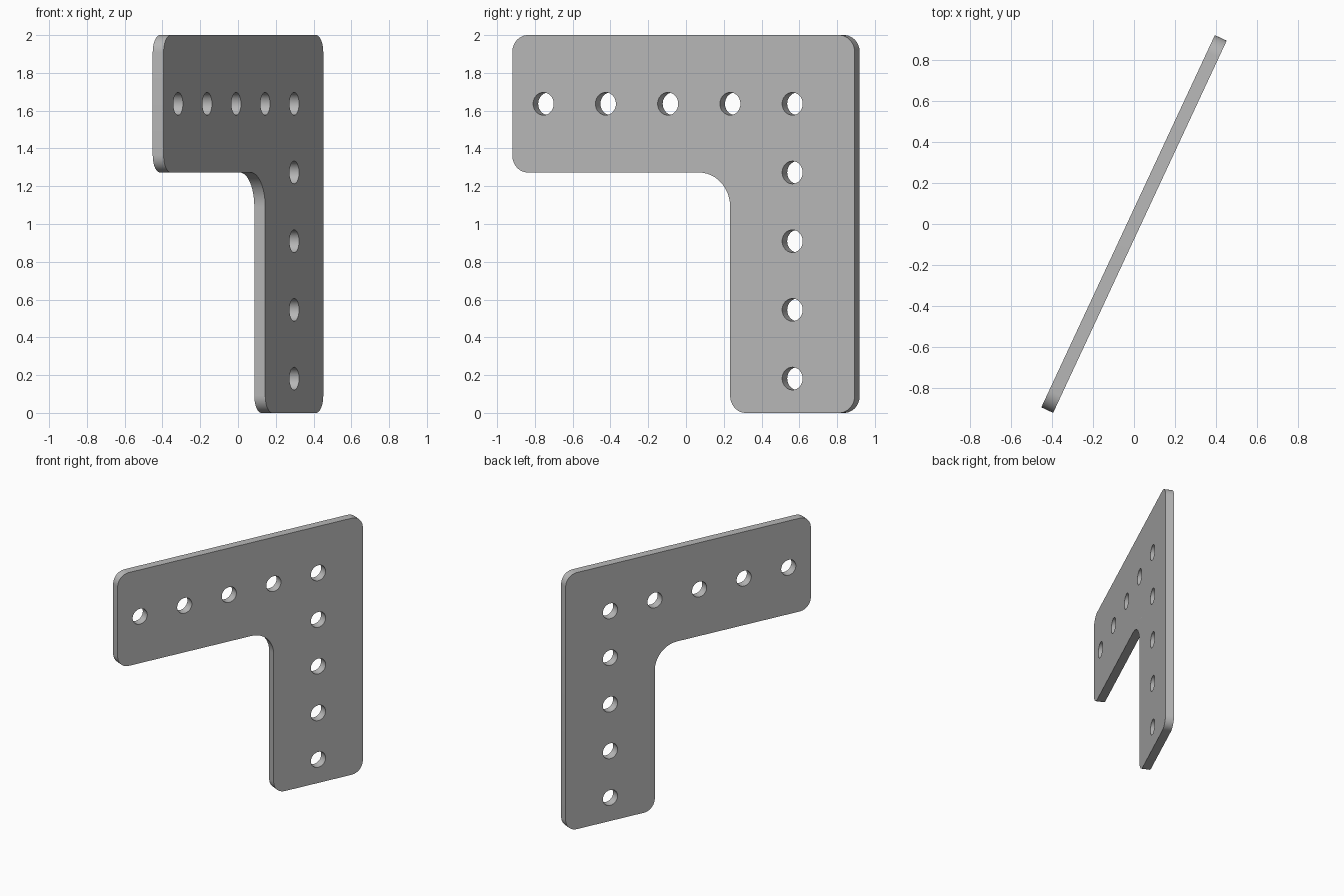
import bpy
import bmesh
from math import radians, pi, cos, sin
from mathutils import Matrix, Vector

cube = bpy.data.objects.get("Cube")
if cube:
    bpy.data.objects.remove(cube, do_unlink=True)

UNIT = 2 / 110          # the plate is 110 units long and tall
LENGTH, WIDTH, THICKNESS = 110, 40, 3.5
CORNER, FILLET, HOLE, PITCH = 5, 10, 3.3, 20


def rounded(corners, steps=12):
    """Outline through (x, z, radius) corners, each replaced by an arc."""
    points = []
    for i, (x, z, radius) in enumerate(corners):
        here = Vector((x, z))
        before = (Vector(corners[i - 1][:2]) - here).normalized()
        after = (Vector(corners[(i + 1) % len(corners)][:2]) - here).normalized()
        centre = here + (before + after) * radius
        for s in range(steps + 1):
            a = s / steps * pi / 2
            points.append(centre - after * radius * cos(a) - before * radius * sin(a))
    return points


def circle(x, z, radius, steps=40):
    return [Vector((x + radius * cos(2 * pi * i / steps),
                    z + radius * sin(2 * pi * i / steps))) for i in range(steps)]


# L-shaped outline: arm along the top, leg down one end
half = LENGTH / 2
inner_x, inner_z = half - WIDTH, LENGTH - WIDTH
loops = [rounded([
    (inner_x, 0, CORNER), (half, 0, CORNER), (half, LENGTH, CORNER),
    (-half, LENGTH, CORNER), (-half, inner_z, CORNER), (inner_x, inner_z, FILLET),
])]

# Bolt holes down the leg and along the arm, sharing the corner hole
hole_x, hole_z = half - PITCH, LENGTH - PITCH
loops += [circle(hole_x, hole_z - PITCH * i, HOLE) for i in range(5)]
loops += [circle(hole_x - PITCH * i, hole_z, HOLE) for i in range(1, 5)]

# Filled and extruded profile
curve = bpy.data.curves.new("plate_profile", "CURVE")
curve.dimensions = "2D"
curve.fill_mode = "BOTH"
curve.extrude = THICKNESS * UNIT / 2
for loop in loops:
    spline = curve.splines.new("POLY")
    spline.points.add(len(loop) - 1)
    for point, co in zip(spline.points, loop):
        point.co = (co.x * UNIT, co.y * UNIT, 0, 1)
    spline.use_cyclic_u = True

plate = bpy.data.objects.new("corner_bracket_plate", curve)
bpy.context.collection.objects.link(plate)
bpy.ops.object.select_all(action="DESELECT")
plate.select_set(True)
bpy.context.view_layer.objects.active = plate
bpy.ops.object.convert(target="MESH")
plate = bpy.context.object

# Weld the faces, stand the plate up and turn it
bm = bmesh.new()
bm.from_mesh(plate.data)
bmesh.ops.remove_doubles(bm, verts=bm.verts, dist=0.0001)
bmesh.ops.recalc_face_normals(bm, faces=bm.faces)
bm.transform(Matrix.Rotation(radians(65), 4, "Z") @ Matrix.Rotation(radians(90), 4, "X"))
bm.to_mesh(plate.data)
bm.free()
bpy.ops.object.shade_smooth_by_angle(angle=radians(30))

# Plain grey metal
grey = bpy.data.materials.new("grey_metal")
grey.use_nodes = True
colour = (0.48, 0.48, 0.48, 1)
grey.diffuse_color = colour
grey.node_tree.nodes["Principled BSDF"].inputs["Base Color"].default_value = colour
plate.data.materials.clear()
plate.data.materials.append(grey)
